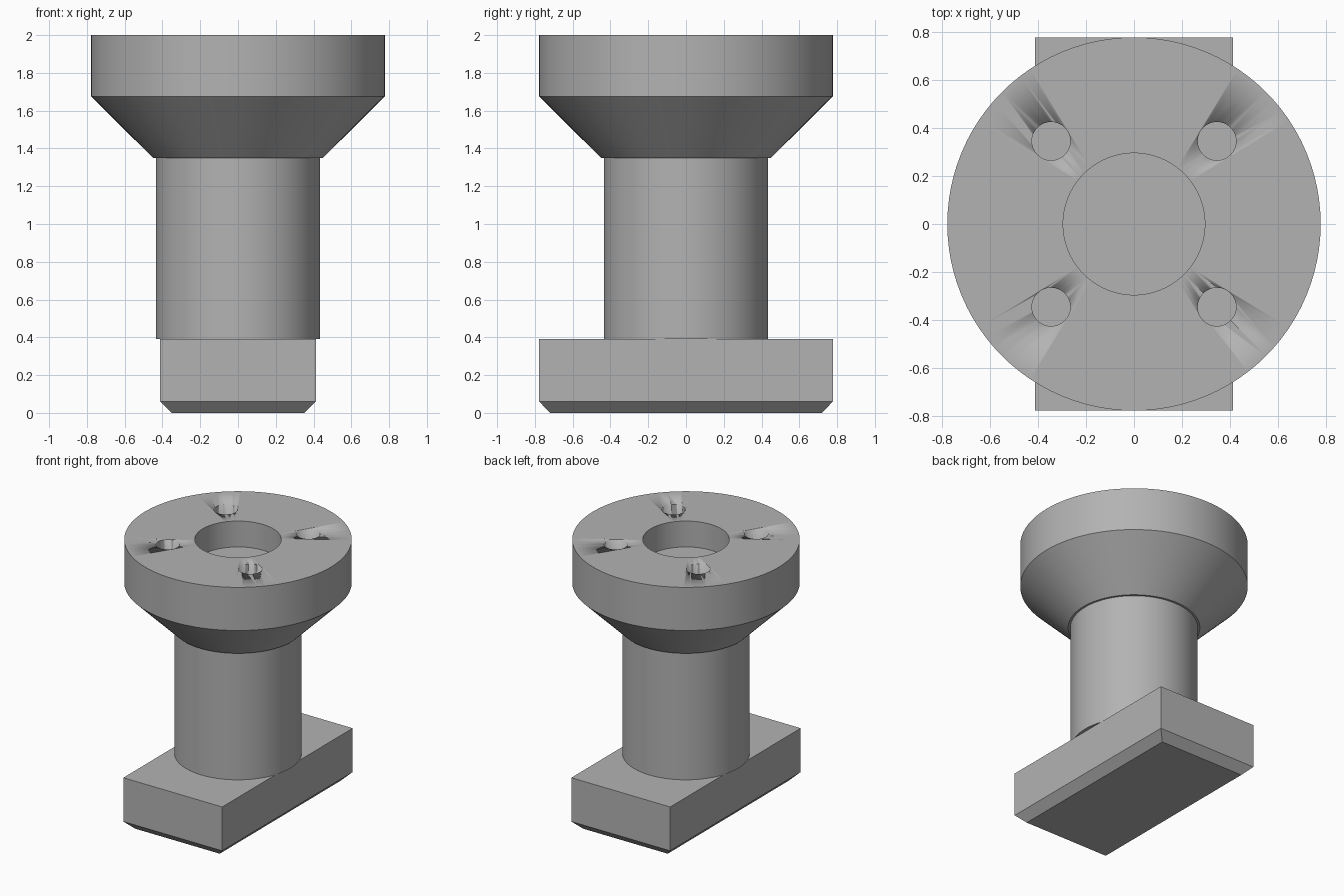
import bpy, bmesh, math
from mathutils import Matrix

if "Cube" in bpy.data.objects:
    bpy.data.objects.remove(bpy.data.objects["Cube"])

steel = bpy.data.materials.new("grey_metal")
steel.diffuse_color = (0.45, 0.45, 0.45, 1)
steel.use_nodes = True
steel.node_tree.nodes["Principled BSDF"].inputs["Base Color"].default_value = steel.diffuse_color


def finish(name, bm, smooth=True):
    bmesh.ops.recalc_face_normals(bm, faces=bm.faces)
    mesh = bpy.data.meshes.new(name)
    bm.to_mesh(mesh)
    bm.free()
    obj = bpy.data.objects.new(name, mesh)
    bpy.context.collection.objects.link(obj)
    mesh.materials.append(steel)
    if smooth:
        bpy.ops.object.select_all(action='DESELECT')
        obj.select_set(True)
        bpy.context.view_layer.objects.active = obj
        bpy.ops.object.shade_smooth_by_angle(angle=math.radians(30))
    return obj


def lathe(name, profile, steps=96):
    """Spin a radius/height profile around z."""
    bm = bmesh.new()
    verts = [bm.verts.new((r, 0, z)) for r, z in profile]
    edges = [bm.edges.new(pair) for pair in zip(verts, verts[1:])]
    bmesh.ops.spin(bm, geom=verts + edges, cent=(0, 0, 0), axis=(0, 0, 1),
                   angle=2 * math.pi, steps=steps)
    bmesh.ops.remove_doubles(bm, verts=bm.verts, dist=1e-4)
    return finish(name, bm)


# Round column standing on the foot
lathe("column", [(0, 0.39), (0.435, 0.39), (0.435, 1.35), (0, 1.35)])

# Flared head with a central blind bore
head = lathe("flared_head", [(0, 1.35), (0.45, 1.35), (0.777, 1.675), (0.777, 2.0),
                             (0.295, 2.0), (0.295, 1.805), (0, 1.805)])

# Four blind bolt holes
bm = bmesh.new()
for sx in (-1, 1):
    for sy in (-1, 1):
        bmesh.ops.create_cone(bm, cap_ends=True, segments=32, radius1=0.08, radius2=0.08,
                              depth=0.4, matrix=Matrix.Translation((sx * 0.345, sy * 0.345, 2.0)))
cutter = finish("bolt_hole_cutter", bm)
cutter.hide_render = True
cutter.hide_set(True)
cut = head.modifiers.new("bolt_holes", 'BOOLEAN')
cut.operation = 'DIFFERENCE'
cut.solver = 'EXACT'
cut.object = cutter

# Rectangular foot with a chamfered underside
bm = bmesh.new()
rings = []
for x, y, z in ((0.352, 0.72, 0), (0.412, 0.777, 0.06), (0.412, 0.777, 0.39)):
    rings.append([bm.verts.new(p) for p in ((-x, -y, z), (x, -y, z), (x, y, z), (-x, y, z))])
bm.faces.new(rings[0])
bm.faces.new(rings[-1])
for low, high in zip(rings, rings[1:]):
    for i in range(4):
        j = (i + 1) % 4
        bm.faces.new((low[i], low[j], high[j], high[i]))
finish("foot_block", bm, smooth=False)
